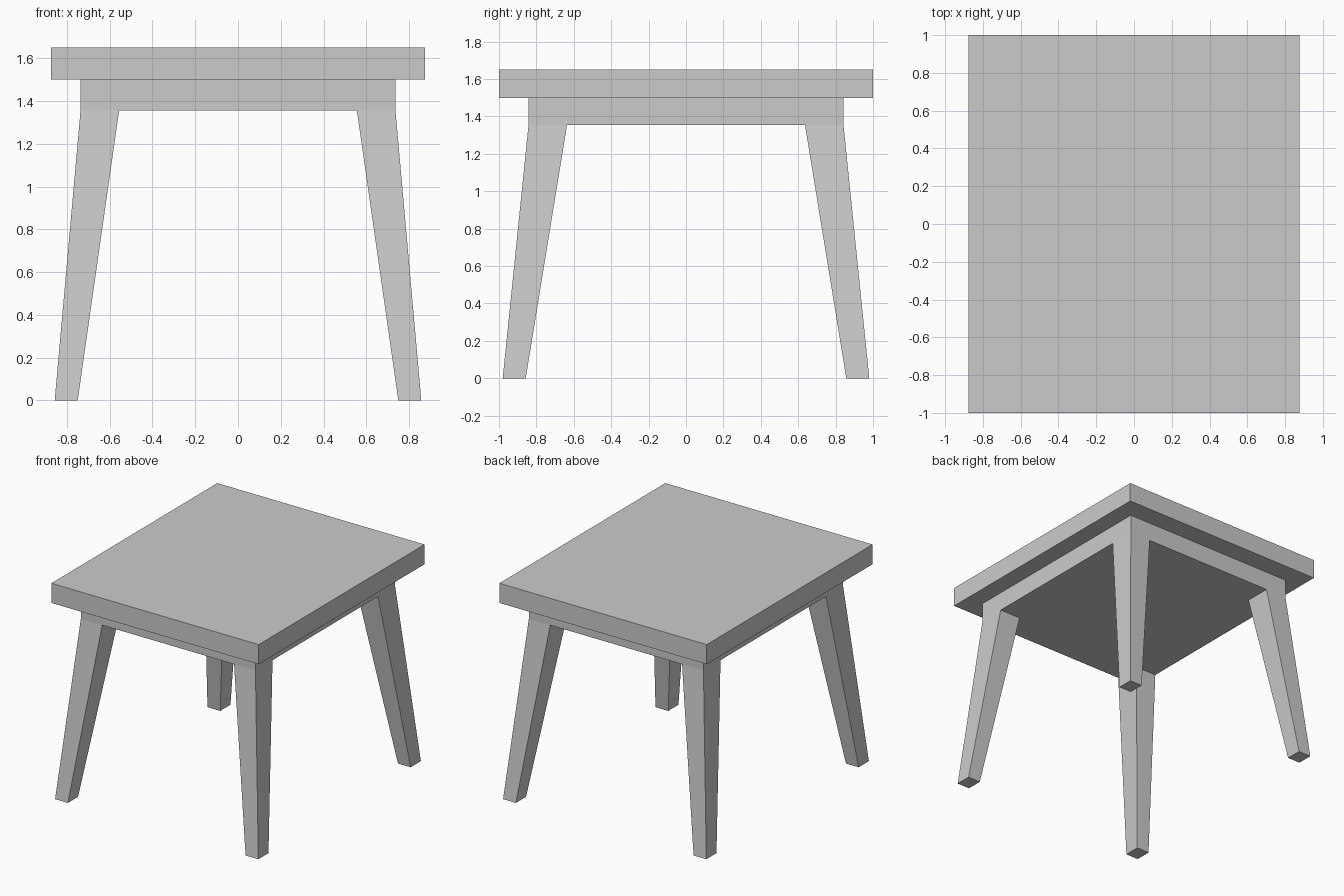
import bpy, bmesh
from mathutils import Matrix, Vector

if "Cube" in bpy.data.objects:
    bpy.data.objects.remove(bpy.data.objects["Cube"])

RATIO = 0.875            # width compared with depth
TOP_Z, APRON_Z, LEG_Z = 1.65, 1.50, 1.355
TOP_OUT, TOP_IN = 0.842, 0.636    # leg outer / inner edges where they meet the apron
FOOT_OUT, FOOT_IN = 0.98, 0.857   # leg outer / inner edges on the floor


def block(half, z0, z1):
    bm = bmesh.new()
    size = Matrix.Diagonal((2 * half * RATIO, 2 * half, z1 - z0, 1))
    bmesh.ops.create_cube(bm, size=1,
                          matrix=Matrix.Translation((0, 0, (z0 + z1) / 2)) @ size)
    return bm


def finish(bm, name):
    bmesh.ops.recalc_face_normals(bm, faces=bm.faces)
    mesh = bpy.data.meshes.new(name)
    bm.to_mesh(mesh)
    bm.free()
    bpy.context.collection.objects.link(bpy.data.objects.new(name, mesh))


# Table top slab
finish(block(1.0, APRON_Z, TOP_Z), "table_top")

# Apron block, cut so each corner of its underside becomes a leg
bm = block(TOP_OUT, LEG_Z, APRON_Z)
for s in (-1, 1):
    for axis, pos in ((Vector((1, 0, 0)), TOP_IN * RATIO), (Vector((0, 1, 0)), TOP_IN)):
        bmesh.ops.bisect_plane(bm, geom=bm.verts[:] + bm.edges[:] + bm.faces[:],
                               plane_co=axis * pos * s, plane_no=axis)
bm.normal_update()
corners = []
for f in bm.faces:
    c = f.calc_center_median()
    if f.normal.z < -0.9 and abs(c.y) > TOP_IN and abs(c.x) > TOP_IN * RATIO:
        corners.append(f)


# Splayed, tapering legs extruded down to the floor
def splay(v):
    foot = FOOT_OUT if abs(v) > (TOP_OUT + TOP_IN) / 2 else FOOT_IN
    return foot if v > 0 else -foot


for f in bmesh.ops.extrude_discrete_faces(bm, faces=corners)["faces"]:
    for v in f.verts:
        v.co = (splay(v.co.x / RATIO) * RATIO, splay(v.co.y), 0)
finish(bm, "apron_and_legs")
